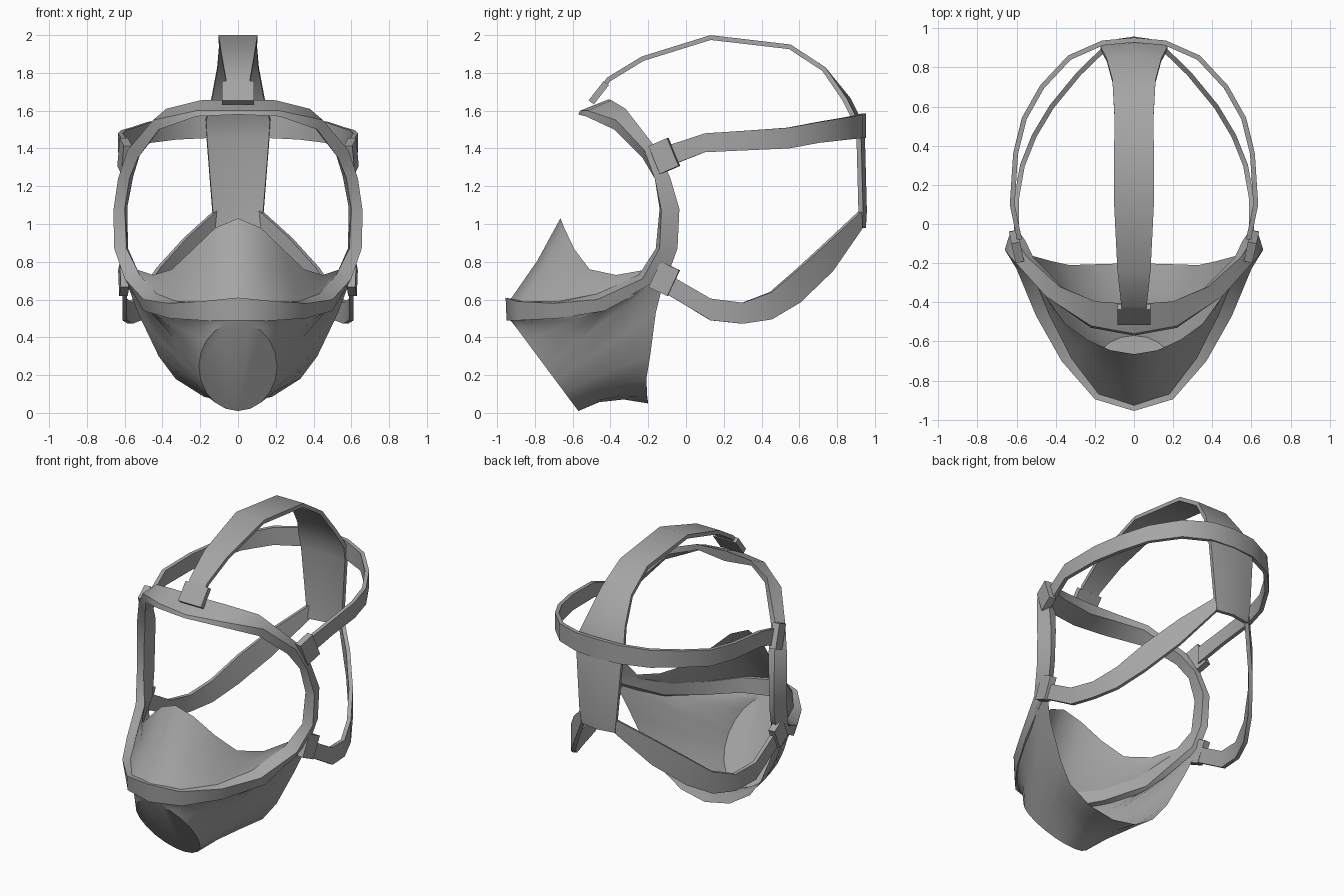
import bpy, bmesh, math
from mathutils import Vector

if "Cube" in bpy.data.objects:
    bpy.data.objects.remove(bpy.data.objects["Cube"])

grey = bpy.data.materials.new("rubber grey")
grey.diffuse_color = (0.38, 0.38, 0.38, 1)
grey.use_nodes = True
grey.node_tree.nodes["Principled BSDF"].inputs["Base Color"].default_value = grey.diffuse_color


def finish(ob, mirror=True, thick=0, angle=35):
    """Mirror across x, give thickness, apply and shade."""
    ob.data.materials.append(grey)
    if mirror:
        m = ob.modifiers.new("mirror", 'MIRROR')
        m.merge_threshold = 0.002
    if thick:
        s = ob.modifiers.new("thickness", 'SOLIDIFY')
        s.thickness = thick
        s.offset = 0
        s.use_even_offset = True
    bpy.ops.object.select_all(action='DESELECT')
    bpy.context.view_layer.objects.active = ob
    ob.select_set(True)
    bpy.ops.object.convert(target='MESH')
    bpy.ops.object.shade_smooth_by_angle(angle=math.radians(angle))


def loft(name, rows, closed=False, cap_last=False, **kw):
    """Skin a surface through equal-length rows of points."""
    bm = bmesh.new()
    vs = [[bm.verts.new(p) for p in r] for r in rows]
    n = len(rows[0])
    for a, b in zip(vs, vs[1:]):
        for i in range(n if closed else n - 1):
            j = (i + 1) % n
            bm.faces.new((a[i], a[j], b[j], b[i]))
    if cap_last:
        bm.faces.new(vs[-1])
    bmesh.ops.recalc_face_normals(bm, faces=bm.faces)
    me = bpy.data.meshes.new(name)
    bm.to_mesh(me)
    bm.free()
    ob = bpy.data.objects.new(name, me)
    bpy.context.collection.objects.link(ob)
    finish(ob, **kw)


def box(name, loc, size, tilt, turn=0, mirror=True):
    """Tilted block, used for the buckles."""
    from mathutils import Matrix
    bm = bmesh.new()
    mat = (Matrix.Translation(loc) @ Matrix.Rotation(math.radians(turn), 4, 'Z')
           @ Matrix.Rotation(math.radians(tilt), 4, 'X') @ Matrix.Diagonal((*size, 1)))
    bmesh.ops.create_cube(bm, size=1, matrix=mat)
    me = bpy.data.meshes.new(name)
    bm.to_mesh(me)
    bm.free()
    ob = bpy.data.objects.new(name, me)
    bpy.context.collection.objects.link(ob)
    finish(ob, mirror=mirror)


# Visor frame: inner front, outer front and outer back edges, top to bottom
inner = [(0, -.57, 1.58), (.22, -.53, 1.57), (.42, -.38, 1.50), (.53, -.23, 1.35),
         (.575, -.165, 1.24), (.60, -.14, 1.08), (.59, -.16, .87), (.52, -.25, .73),
         (.43, -.47, .63), (.32, -.68, .59), (.18, -.85, .59), (0, -.91, .60)]
outer = [(0, -.56, 1.60), (.22, -.52, 1.60), (.45, -.37, 1.55), (.585, -.22, 1.39),
         (.635, -.165, 1.24), (.66, -.13, 1.07), (.655, -.14, .87), (.60, -.23, .71),
         (.50, -.47, .60), (.37, -.70, .58), (.20, -.895, .59), (0, -.955, .61)]
back = [(0, -.41, 1.66), (.20, -.395, 1.655), (.38, -.32, 1.61), (.55, -.165, 1.41),
        (.60, -.085, 1.25), (.63, -.035, 1.08), (.625, -.045, .87), (.60, -.10, .72),
        (.50, -.43, .54), (.36, -.68, .50), (.20, -.885, .49), (0, -.95, .49)]
rows = []
for f, o, b in zip(inner, outer, back):
    f, o, b = Vector(f), Vector(o), Vector(b)
    step = (f - o).normalized() * 0.045
    if f.x == 0:
        step = Vector((0, 0, -.07)) if f.z > 1 else Vector((0, .04, 0))
    rows.append((f, o, b, b + step))
loft("visor_frame", rows, closed=True, angle=40)

# Lower face shell: from the lip and rear opening down to the flat front disc
rim = [(0, -.945, .50), (.2, -.88, .50), (.36, -.675, .51), (.49, -.44, .55),
       (.57, -.25, .65), (.605, -.11, .73), (.53, -.16, .53), (.42, -.19, .30),
       (.33, -.21, .18), (.18, -.205, .085), (0, -.20, .05)]
disc = []
for i in range(11):
    a = math.pi * i / 10
    disc.append((.207 * math.sin(a) if 0 < i < 10 else 0,
                 -.745 - .175 * math.cos(a), .245 + .235 * math.cos(a)))


def between(t, k):
    """Intermediate row, widened by k and raised under the chin."""
    out = []
    for i, (p, q) in enumerate(zip(rim, disc)):
        v = Vector(p).lerp(Vector(q), t)
        v.x *= k
        v.z += .035 * max(0, (i - 6) / 4)
        out.append(v)
    return out


loft("face_shell", [rim, between(.35, 1.05), between(.7, 1.03), disc],
     cap_last=True, angle=40)

# Nose cup rising behind the lip
low = [(0, -.93, .60), (.18, -.87, .59), (.32, -.69, .585), (.43, -.47, .625),
       (.50, -.31, .69), (.55, -.21, .74)]
top = [(0, -.665, 1.03), (.12, -.645, .98), (.24, -.59, .865), (.35, -.51, .76),
       (.45, -.37, .73), (.54, -.20, .76)]
mid = [Vector(a).lerp(Vector(b), .5) + Vector((0, .01, -.01)) for a, b in zip(low, top)]
loft("nose_cup", [low, mid, top], angle=60)

# Crown strap widening into the back plate: y, z, half width
crown = [(-.44, 1.72, .06), (-.41, 1.765, .065), (-.23, 1.875, .085), (.13, 1.987, .103),
         (.55, 1.938, .10), (.73, 1.82, .11), (.86, 1.66, .14), (.915, 1.55, .17),
         (.935, 1.45, .165), (.945, 1.07, .135), (.94, .98, .12)]
loft("crown_strap", [[(0, y, z), (w, y - (.02 if z < 1.7 and y > 0 else 0), z)]
                     for y, z, w in crown], thick=.025)

# Side straps: x, y, upper z, lower z
upper = [(.585, -.08, 1.42, 1.31), (.622, .10, 1.48, 1.38), (.605, .36, 1.497, 1.392),
         (.56, .54, 1.51, 1.40), (.47, .70, 1.54, 1.43), (.33, .85, 1.565, 1.447),
         (.16, .925, 1.58, 1.455), (0, .94, 1.585, 1.455)]
lower = [(.60, -.12, .75, .64), (.60, .13, .605, .49), (.57, .30, .583, .472),
         (.51, .45, .64, .495), (.42, .60, .77, .585), (.28, .77, .925, .75),
         (.12, .925, 1.07, .975)]
for name, path in (("upper_side_straps", upper), ("lower_side_straps", lower)):
    loft(name, [[(x, y, a), (x, y, b)] for x, y, a, b in path], thick=.025)

# Buckles
box("upper_buckles", (.60, -.115, 1.36), (.045, .11, .16), 23, -12)
box("lower_buckles", (.605, -.115, .71), (.045, .11, .15), -25, -5)
box("crown_buckle", (0, -.462, 1.695), (.17, .035, .13), -38, mirror=False)
